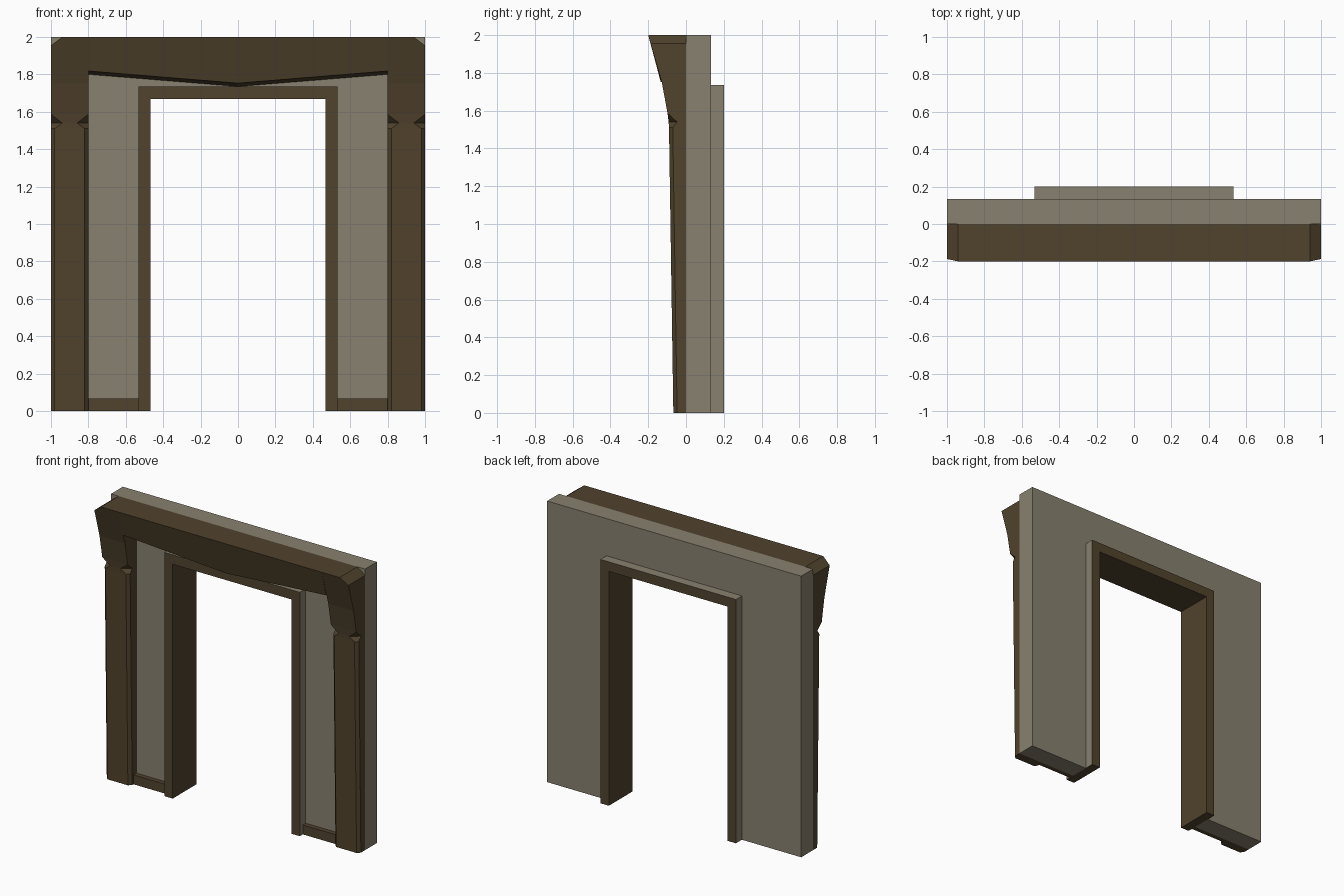
import bpy, bmesh

if "Cube" in bpy.data.objects:
    bpy.data.objects.remove(bpy.data.objects["Cube"])


def material(name, color):
    m = bpy.data.materials.new(name)
    m.diffuse_color = (*color, 1)
    m.use_nodes = True
    m.node_tree.nodes["Principled BSDF"].inputs["Base Color"].default_value = m.diffuse_color
    return m


STONE = material("plaster", (0.25, 0.22, 0.16))
WOOD = material("dark_wood", (0.082, 0.056, 0.026))


def finish(bm, name, mats):
    bmesh.ops.remove_doubles(bm, verts=bm.verts, dist=1e-5)
    bmesh.ops.recalc_face_normals(bm, faces=bm.faces)
    mesh = bpy.data.meshes.new(name)
    bm.to_mesh(mesh)
    bm.free()
    for m in mats:
        mesh.materials.append(m)
    ob = bpy.data.objects.new(name, mesh)
    bpy.context.collection.objects.link(ob)
    return ob


def loft(name, rings, mats):
    """Skin a list of equal-length closed rings and cap both ends."""
    bm = bmesh.new()
    rows = [[bm.verts.new(p) for p in r] for r in rings]
    n = len(rows[0])
    for a, b in zip(rows, rows[1:]):
        for i in range(n):
            j = (i + 1) % n
            bm.faces.new((a[i], a[j], b[j], b[i]))
    bm.faces.new(rows[0])
    bm.faces.new(rows[-1])
    return finish(bm, name, mats)


def slab(name, outline, y0, y1, mats):
    """Extrude an x-z outline along y."""
    return loft(name, [[(x, y, z) for x, z in outline] for y in (y0, y1)], mats)


def arch(xo, zo, xi, zi):
    return [(-xo, 0), (-xo, zo), (xo, zo), (xo, 0), (xi, 0), (xi, zi), (-xi, zi), (-xi, 0)]


# wall with doorway
slab("wall", arch(1, 2, 0.533, 1.735), 0, 0.133, [STONE])

# door frame: wood faces, plaster-coloured outer edges
frame = slab("door_frame", arch(0.533, 1.735, 0.467, 1.667), -0.067, 0.2, [WOOD, STONE])
for p in frame.data.polygons:
    outer_side = abs(p.center.x) > 0.52 and abs(p.normal.x) > 0.9
    if outer_side or p.center.z > 1.73:
        p.material_index = 1


# pillars: (height, front y, chamfer width, chamfer depth, outer x)
SECTIONS = [
    (0, -0.067, 0.02, 0.02, 1), (1.51, -0.09, 0.02, 0.02, 1),
    (1.54, -0.092, 0.06, 0.045, 1), (1.587, -0.098, 0, 0, 1),
    (1.75, -0.128, 0, 0, 1), (1.955, -0.187, 0, 0, 1), (2, -0.2, 0, 0, 0.94),
]
for side, s in (("left", -1), ("right", 1)):
    rings = []
    for z, f, cx, cy, xo in SECTIONS:
        ring = [(0.8, 0), (0.8, f + cy), (0.8 + cx, f), (xo - cx, f), (xo, f + cy), (xo, 0)]
        rings.append([(s * x, y, z) for x, y in ring])
    loft(side + "_pillar", rings, [WOOD])
    # baseboard between pillar and frame
    slab(side + "_baseboard", [(s * 0.533, 0), (s * 0.8, 0), (s * 0.8, 0.067), (s * 0.533, 0.067)],
         -0.033, 0, [WOOD])

# lintel beam with sloping front and shallow pointed underside
loft("lintel_beam", [[(x, 0, 2), (x, -0.2, 2), (x, -0.2 + (2 - z - 0.018) * 0.267, z + 0.018), (x, 0, z)]
                     for x, z in ((-0.8, 1.8), (0, 1.735), (0.8, 1.8))], [WOOD])
